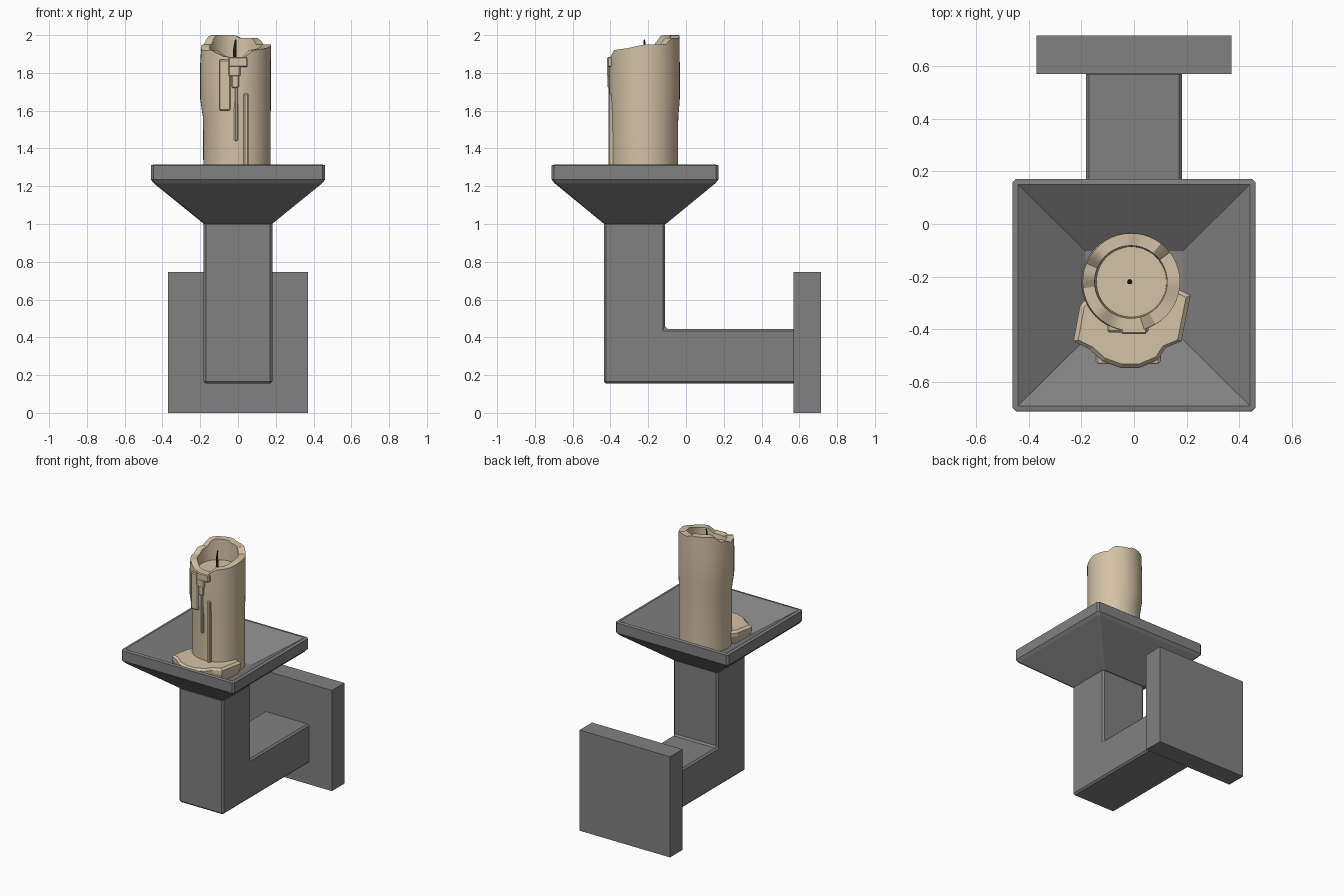
import bpy, bmesh
from math import sin, cos, radians, pi

if "Cube" in bpy.data.objects:
    bpy.data.objects.remove(bpy.data.objects["Cube"])


def material(name, rgb):
    m = bpy.data.materials.new(name)
    m.use_nodes = True
    m.diffuse_color = (*rgb, 1)
    bsdf = m.node_tree.nodes["Principled BSDF"]
    bsdf.inputs["Base Color"].default_value = (*rgb, 1)
    bsdf.inputs["Roughness"].default_value = 0.8
    return m


IRON = material("grey iron", (0.22, 0.22, 0.22))
WAX = material("cream wax", (0.66, 0.54, 0.38))
CHAR = material("charred wick", (0.03, 0.03, 0.03))


def loft(name, rings, mat, bevel=0, smooth=False):
    """Skin a stack of equal-length point rings and cap both ends."""
    bm = bmesh.new()
    loops = [[bm.verts.new(p) for p in ring] for ring in rings]
    n = len(loops[0])
    for a, b in zip(loops, loops[1:]):
        for i in range(n):
            j = (i + 1) % n
            bm.faces.new((a[i], a[j], b[j], b[i]))
    bm.faces.new(loops[0][::-1])
    bm.faces.new(loops[-1])
    bmesh.ops.recalc_face_normals(bm, faces=bm.faces)
    mesh = bpy.data.meshes.new(name)
    bm.to_mesh(mesh)
    bm.free()
    mesh.materials.append(mat)
    ob = bpy.data.objects.new(name, mesh)
    bpy.context.collection.objects.link(ob)
    if bevel:
        mod = ob.modifiers.new("Bevel", "BEVEL")
        mod.width, mod.segments = bevel, 1
        mod.limit_method, mod.angle_limit = 'ANGLE', radians(50)
    if smooth:
        bpy.ops.object.select_all(action='DESELECT')
        ob.select_set(True)
        bpy.context.view_layer.objects.active = ob
        bpy.ops.object.shade_smooth_by_angle(angle=radians(30))
    return ob


def rect(hx, hy, z, cx=0, cy=0):
    return [(cx + sx * hx, cy + sy * hy, z)
            for sx, sy in ((-1, -1), (1, -1), (1, 1), (-1, 1))]


def box(name, x0, x1, y0, y1, z0, z1, mat, bevel=0):
    cx, cy = (x0 + x1) / 2, (y0 + y1) / 2
    return loft(name, [rect((x1 - x0) / 2, (y1 - y0) / 2, z, cx, cy)
                       for z in (z0, z1)], mat, bevel)


# Wall plate and the L-shaped bracket
box("wall_plate", -0.37, 0.37, 0.57, 0.715, 0, 0.745, IRON)
elbow = [(-0.435, 0.155), (0.58, 0.155), (0.58, 0.445),
         (-0.11, 0.445), (-0.11, 1.01), (-0.435, 1.01)]
loft("bracket_arm", [[(x, y, z) for y, z in elbow] for x in (-0.182, 0.182)],
     IRON, 0.012)

# Flared square drip tray with a sunken top
DISH_Y = -0.27
loft("drip_tray", [rect(hx, hy, z, 0, DISH_Y) for hx, hy, z in (
    (0.18, 0.163, 1.0), (0.445, 0.425, 1.215), (0.461, 0.441, 1.235),
    (0.461, 0.441, 1.31), (0.45, 0.43, 1.32), (0.44, 0.42, 1.315),
    (0.185, 0.168, 1.14))], IRON, 0.012)

# Candle: a hollow-topped cylinder with an uneven melted rim
CX, CY, SIDES = -0.01, -0.22, 48
RIM = [(0, 1.95), (38, 1.95), (50, 1.985), (82, 1.985), (92, 2.0), (140, 2.0),
       (158, 1.95), (176, 1.945), (184, 1.92), (225, 1.92), (250, 1.885),
       (285, 1.885), (300, 1.92), (330, 1.93), (360, 1.95)]


def rim_height(deg):
    for (a, za), (b, zb) in zip(RIM, RIM[1:]):
        if a <= deg <= b:
            return za + (zb - za) * (deg - a) / (b - a)


def circle(r, z, shift=0):
    ring = []
    for i in range(SIDES):
        t = 2 * pi * i / SIDES
        h = z if z else rim_height(360 * i / SIDES)
        ring.append((CX + shift + r * cos(t), CY + r * sin(t), h))
    return ring


loft("candle", [circle(0.178, 1.13, 0.005), circle(0.179, 1.56, 0.004),
                circle(0.187, 1.66, -0.003), circle(0.187, 1.85, -0.003),
                circle(0.185, None), circle(0.138, None, -0.002),
                circle(0.133, 1.85)], WAX, smooth=True)

# Wick, leaning slightly
loft("wick", [[(CX - 0.006 + dx + r * cos(k * pi / 3), CY + r * sin(k * pi / 3), z)
               for k in range(6)]
              for dx, r, z in ((0, 0.01, 1.84), (-0.002, 0.009, 1.92),
                               (0.004, 0.004, 1.978))], CHAR)

# Wax runs down the front of the candle
for i, (x0, x1, z0, z1, out) in enumerate((
        (-0.05, 0.05, 1.83, 1.885, 0.012), (-0.05, 0.012, 1.78, 1.84, 0.012),
        (-0.035, 0.005, 1.72, 1.79, 0.010), (-0.10, -0.04, 1.60, 1.87, 0.006),
        (-0.02, 0.0, 1.44, 1.73, 0.004), (0.03, 0.055, 1.15, 1.69, 0.006))):
    box(f"wax_run_{i + 1}", x0, x1, -0.405 - out, -0.36, z0, z1, WAX, 0.006)

# Hardened wax puddle in the tray, two stacked layers
PUDDLE = [(-0.23, -0.445), (-0.17, -0.475), (-0.12, -0.52), (-0.05, -0.545),
          (0.02, -0.545), (0.09, -0.515), (0.12, -0.47), (0.18, -0.445),
          (0.215, -0.27), (0.15, -0.24), (-0.15, -0.25), (-0.205, -0.31)]


def puddle_ring(scale, z):
    return [(x * scale, -0.38 + (y + 0.38) * scale, z) for x, y in PUDDLE]


loft("wax_puddle", [puddle_ring(0.9, 1.14), puddle_ring(1.0, 1.20),
                    puddle_ring(1.0, 1.225), puddle_ring(0.92, 1.24)], WAX)
box("wax_puddle_lip", -0.145, 0.1, -0.535, -0.36, 1.14, 1.205, WAX, 0.008)
